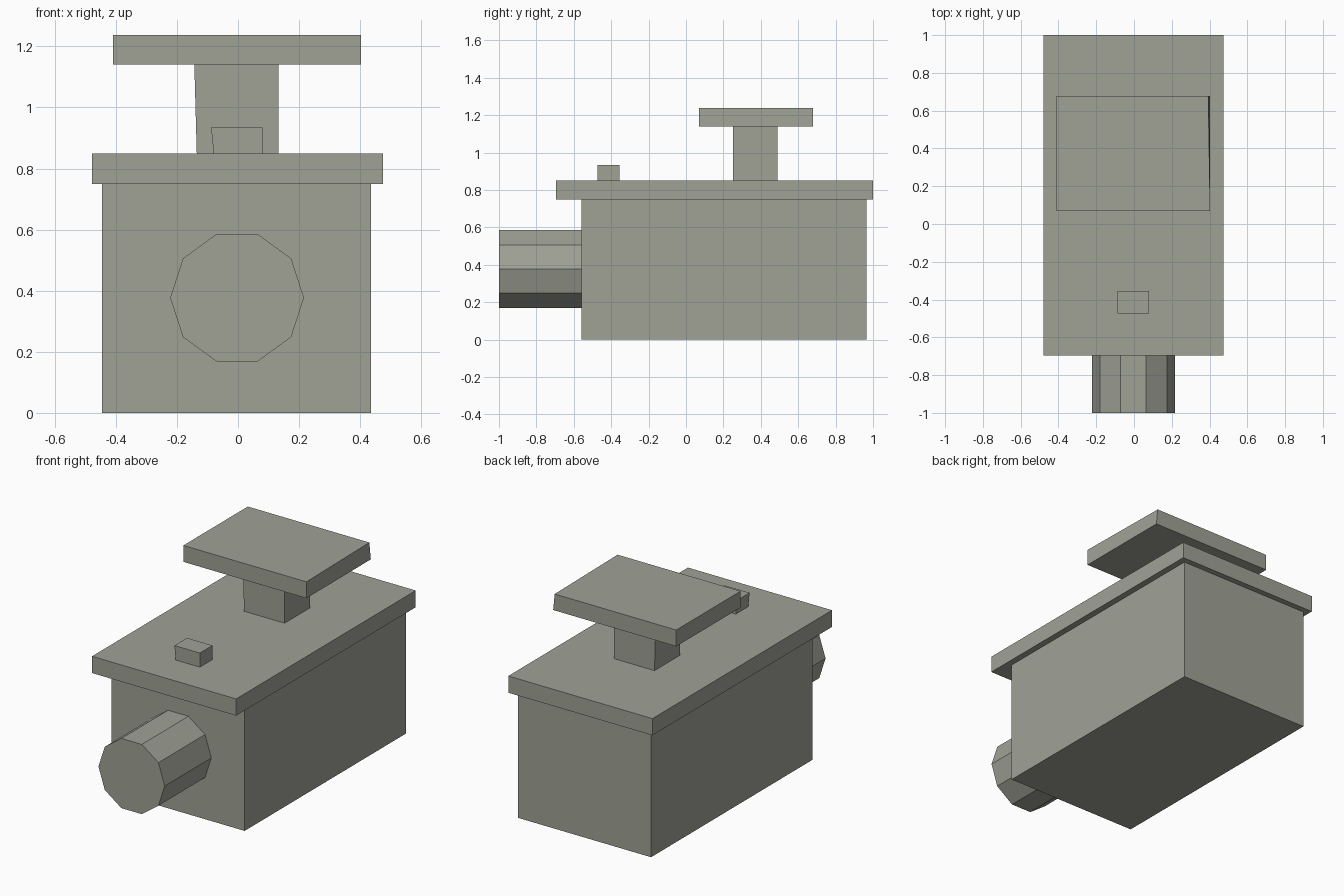
import bpy, bmesh, math
from mathutils import Vector, Matrix

if "Cube" in bpy.data.objects:
    bpy.data.objects.remove(bpy.data.objects["Cube"])

mat = bpy.data.materials.new("warm grey")
mat.diffuse_color = (0.35, 0.36, 0.305, 1)
mat.use_nodes = True
mat.node_tree.nodes["Principled BSDF"].inputs["Base Color"].default_value = mat.diffuse_color


def finish(name, bm):
    bmesh.ops.recalc_face_normals(bm, faces=bm.faces)
    me = bpy.data.meshes.new(name)
    bm.to_mesh(me)
    bm.free()
    me.materials.append(mat)
    ob = bpy.data.objects.new(name, me)
    bpy.context.collection.objects.link(ob)
    return ob


def box(name, lo, hi, nudge=None):
    """Box between two corners; nudge(sx, sy, sz) gives an x shift per corner."""
    lo, hi = Vector(lo), Vector(hi)
    bm = bmesh.new()
    bmesh.ops.create_cube(bm, size=1)
    for v in bm.verts:
        s = tuple(1 if c > 0 else -1 for c in v.co)
        v.co = Vector([hi[i] if s[i] > 0 else lo[i] for i in range(3)])
        if nudge:
            v.co.x += nudge(*s)
    return finish(name, bm)


def lean_left(sx, sy, sz):
    # left side tucks in slightly at the bottom
    return 0.008 if sx < 0 and sz < 0 else 0


# main body and overhanging lid
box("body", (-0.445, -0.56, 0), (0.436, 0.965, 0.75))
box("lid", (-0.478, -0.695, 0.75), (0.474, 1.0, 0.85))

# raised post carrying the flat plate
box("post", (-0.143, 0.25, 0.85), (0.133, 0.49, 1.14), lean_left)
box("top_plate", (-0.41, 0.07, 1.14), (0.403, 0.678, 1.238),
    lambda sx, sy, sz: -0.01 if sx > 0 and sy > 0 and sz > 0 else 0)

# small block near the front
box("small_block", (-0.088, -0.474, 0.85), (0.08, -0.355, 0.934), lean_left)

# ten-sided barrel on the front, corners pointing left and right
bm = bmesh.new()
bmesh.ops.create_cone(bm, cap_ends=True, segments=10, radius1=0.219, radius2=0.219, depth=0.44)
far = max(bm.verts, key=lambda v: v.co.x).co
bmesh.ops.rotate(bm, verts=bm.verts,
                 matrix=Matrix.Rotation(-math.atan2(far.y, far.x), 3, 'Z'))
bmesh.ops.rotate(bm, verts=bm.verts, matrix=Matrix.Rotation(math.pi / 2, 3, 'X'))
bmesh.ops.translate(bm, verts=bm.verts, vec=(-0.003, -0.78, 0.377))
finish("front_barrel", bm)
